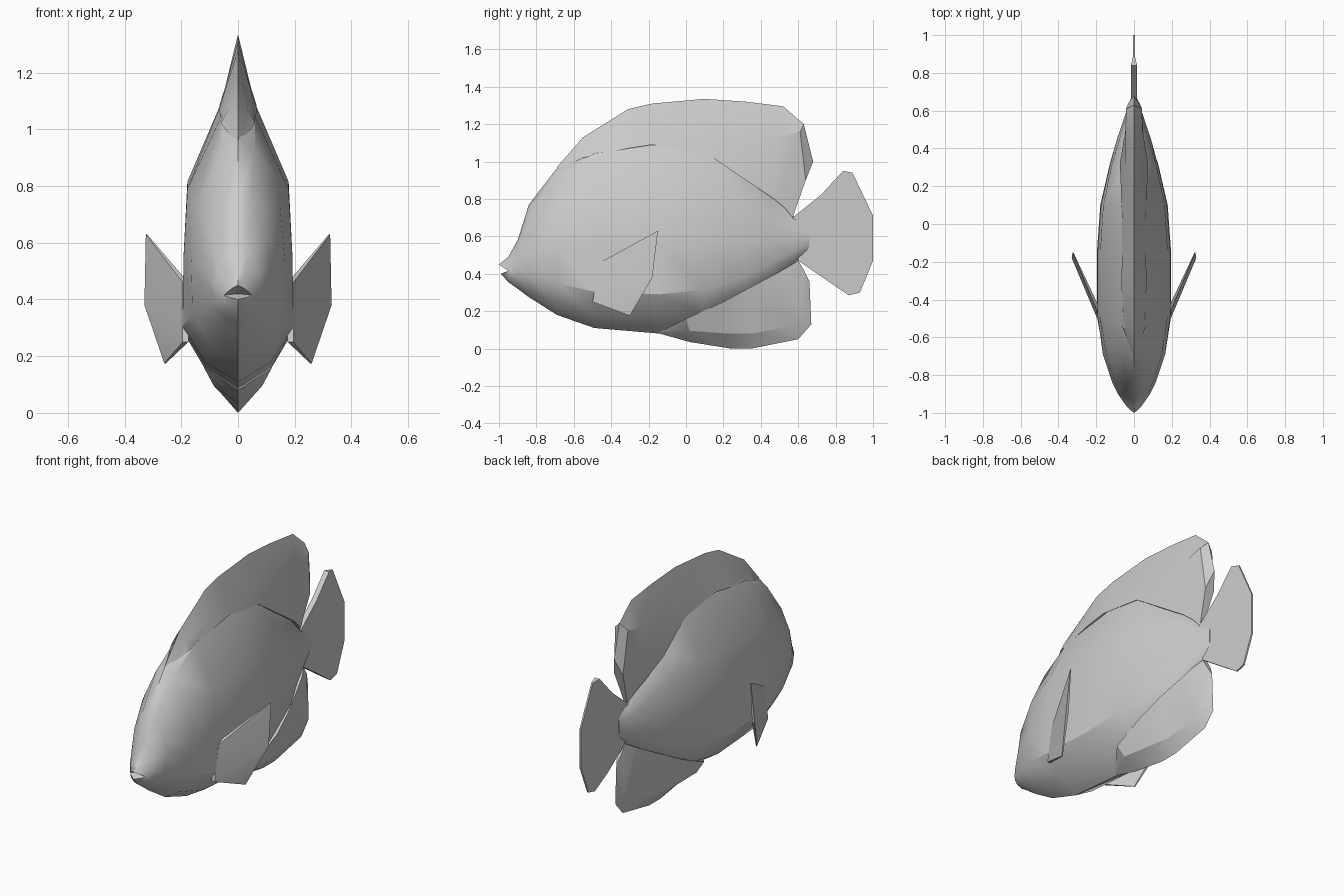
import bpy, math

if "Cube" in bpy.data.objects:
    bpy.data.objects.remove(bpy.data.objects["Cube"])

grey = bpy.data.materials.new("pale_grey")
grey.diffuse_color = (0.6, 0.6, 0.6, 1)
grey.use_nodes = True
grey.node_tree.nodes["Principled BSDF"].inputs["Base Color"].default_value = grey.diffuse_color


def make(name, verts, faces, angle=25):
    me = bpy.data.meshes.new(name)
    me.from_pydata(verts, [], faces)
    me.materials.append(grey)
    ob = bpy.data.objects.new(name, me)
    bpy.context.collection.objects.link(ob)
    bpy.ops.object.select_all(action='DESELECT')
    ob.select_set(True)
    bpy.context.view_layer.objects.active = ob
    bpy.ops.object.mode_set(mode='EDIT')
    bpy.ops.mesh.select_all(action='SELECT')
    bpy.ops.mesh.remove_doubles(threshold=0.0005)
    bpy.ops.mesh.normals_make_consistent(inside=False)
    bpy.ops.object.mode_set(mode='OBJECT')
    bpy.ops.object.shade_smooth_by_angle(angle=math.radians(angle))
    return ob


def loft(name, halves, closed=True, angle=25):
    """Mirror half sections (right side, centre to centre) and skin them."""
    rings = [h + [(-x, y, z) for x, y, z in h[-2:0:-1]] for h in halves]
    n = len(rings[0])
    verts = [v for r in rings for v in r]
    faces = [(i * n + j, i * n + (j + 1) % n, (i + 1) * n + (j + 1) % n, (i + 1) * n + j)
             for i in range(len(rings) - 1) for j in range(n)]
    if closed:
        faces += [tuple(range(n)), tuple(range((len(rings) - 1) * n, len(rings) * n))]
    return make(name, verts, faces, angle)


# body: (y, bottom, top, half width), boxy flanks with a narrow back
SHAPE = [(0, 1), (.32, .96), (.93, .7), (1, .45), (1.02, .2), (.6, .07), (0, 0)]
ROUND = [(0, 1), (.4, .93), (.85, .7), (1, .47), (.9, .24), (.5, .07), (0, 0)]
STATIONS = [(-.95, .355, .49, .05), (-.90, .32, .58, .085), (-.84, .275, .77, .115),
            (-.69, .18, .965, .165), (-.49, .11, 1.08, .192), (-.14, .08, 1.13, .192),
            (.1, .12, 1.1, .175), (.32, .24, .96, .125), (.45, .33, .85, .09),
            (.57, .45, .71, .05), (.66, .52, .68, .02)]
sections = []
# mouth: recessed centre, then pointed lips
sections.append([(0, -.94, .42)] * 7)
sections.append([(0, -1, .45), (.02, -.985, .44), (.04, -.965, .425), (.05, -.95, .415),
                 (.04, -.96, .41), (.02, -.975, .405), (0, -.99, .40)])
for y, zb, zt, w in STATIONS:
    f = min(1, max(0, (y + .9) / .35)) if y < .4 else 0
    sections.append([((a[0] * (1 - f) + b[0] * f) * w, y,
                      zb + (zt - zb) * (a[1] * (1 - f) + b[1] * f))
                     for a, b in zip(ROUND, SHAPE)])
loft("body", sections, angle=30)


def fin(name, columns):
    """Wedge fin: each column gives base, middle and ridge as (x, y, z)."""
    halves = [[(0, b[1], b[2])] + [b, m] + [r] for b, m, r in columns]
    loft(name, halves, angle=20)


# dorsal fin
fin("dorsal_fin", [
    ((.004, -.69, .95), (.003, -.69, .96), (0, -.69, .97)),
    ((.06, -.55, 1.02), (.035, -.55, 1.07), (0, -.55, 1.13)),
    ((.066, -.31, 1.07), (.045, -.31, 1.14), (0, -.31, 1.28)),
    ((.064, -.18, 1.09), (.045, -.18, 1.15), (0, -.18, 1.31)),
    ((.065, .1, 1.05), (.045, .1, 1.15), (0, .1, 1.335)),
    ((.075, .32, .9), (.045, .32, 1.15), (0, .32, 1.32)),
    ((.05, .47, .8), (.045, .5, 1.13), (0, .52, 1.295)),
    ((.03, .53, .75), (.042, .61, 1.16), (0, .63, 1.2)),
    ((.01, .57, .7), (.03, .64, .9), (0, .68, 1.0))])

# anal fin
fin("anal_fin", [
    ((.02, -.14, .09), (.01, -.14, .085), (0, -.14, .08)),
    ((.12, .0, .16), (.085, .02, .095), (0, .02, .035)),
    ((.12, .2, .25), (.07, .22, .08), (0, .24, 0)),
    ((.1, .33, .32), (.05, .35, .08), (0, .35, 0)),
    ((.06, .48, .4), (.035, .56, .12), (0, .6, .05)),
    ((.04, .55, .44), (.025, .62, .2), (0, .67, .13)),
    ((.015, .6, .47), (.015, .63, .42), (0, .66, .36))])

# tail fin: thin plate, thicker near the stalk
OUTLINE = [(.57, .70), (.72, .82), (.84, .95), (.89, .94), (1, .71), (1, .47),
           (.93, .30), (.87, .285), (.76, .36), (.6, .47)]
n = len(OUTLINE)
verts = [(s * (.016 if y < .85 else .005), y, z) for s in (1, -1) for y, z in OUTLINE]
make("tail_fin", verts,
     [tuple(range(n)), tuple(range(n, 2 * n))] +
     [(i, (i + 1) % n, n + (i + 1) % n, n + i) for i in range(n)])

# side fins, swept outward
SIDE = [(.195, -.46, .46), (.325, -.15, .63), (.33, -.18, .38), (.26, -.30, .175), (.195, -.5, .25)]
for name, s in (("right_side_fin", 1), ("left_side_fin", -1)):
    inner = [(s * (x - d), y, z) for (x, y, z), d in zip(SIDE, (.02, .004, .018, .006, .02))]
    verts = [(s * x, y, z) for x, y, z in SIDE] + inner
    tris = [(0, 1, 2), (0, 2, 4), (4, 2, 3)]
    make(name, verts, tris + [tuple(i + 5 for i in t) for t in tris] +
         [(i, (i + 1) % 5, 5 + (i + 1) % 5, 5 + i) for i in range(5)], 20)
